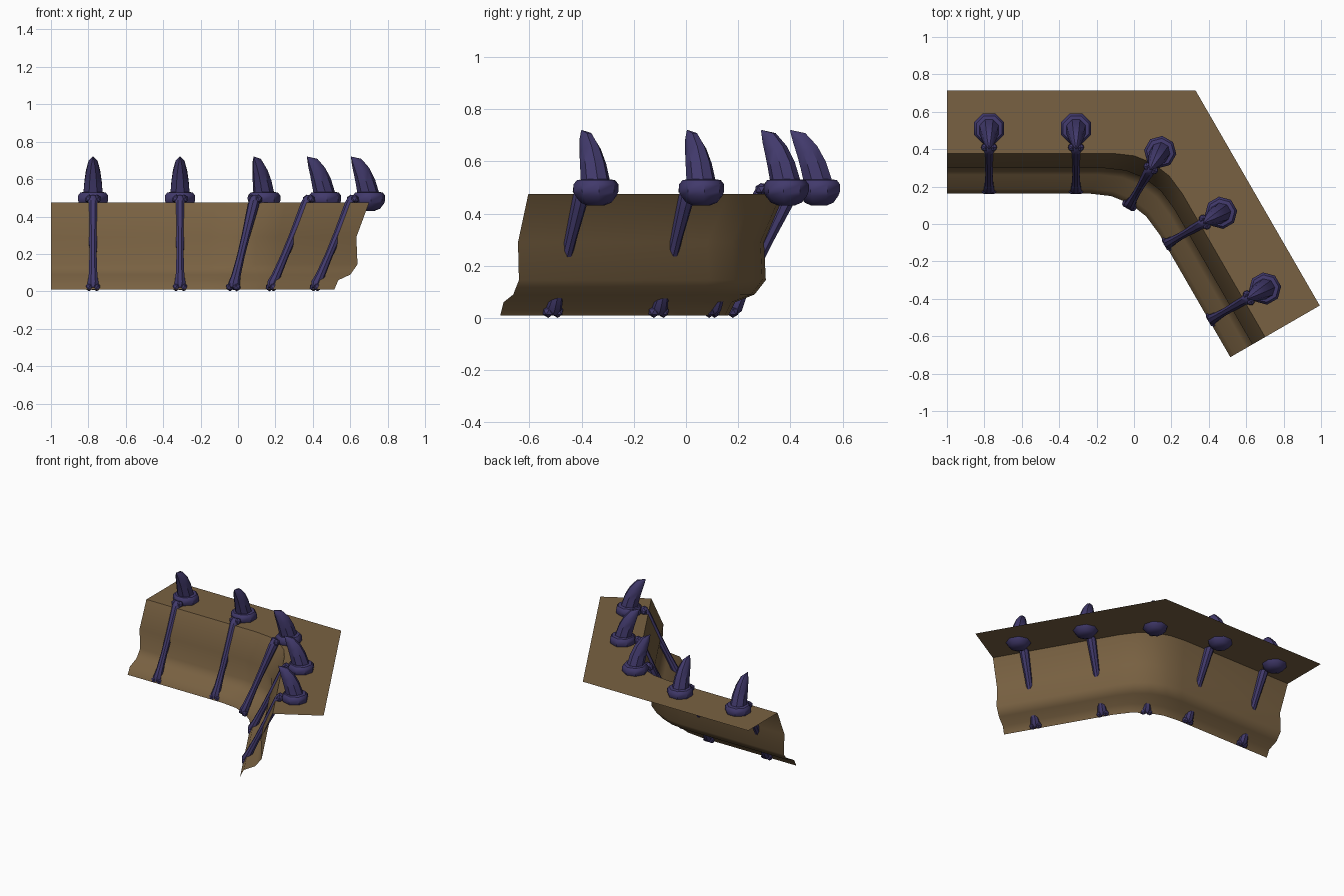
import bpy, bmesh, math
from mathutils import Vector, Matrix

if "Cube" in bpy.data.objects:
    bpy.data.objects.remove(bpy.data.objects["Cube"])


def material(name, rgb):
    m = bpy.data.materials.new(name)
    m.diffuse_color = (*rgb, 1)
    m.use_nodes = True
    m.node_tree.nodes["Principled BSDF"].inputs["Base Color"].default_value = m.diffuse_color
    return m


HIDE = material("brown hide", (0.19, 0.12, 0.054))
BONE = material("dark violet bone", (0.054, 0.042, 0.15))


def finish(name, bm, mat, angle=40):
    me = bpy.data.meshes.new(name)
    bm.to_mesh(me)
    bm.free()
    me.materials.append(mat)
    ob = bpy.data.objects.new(name, me)
    bpy.context.collection.objects.link(ob)
    bpy.context.view_layer.objects.active = ob
    for o in bpy.context.selected_objects:
        o.select_set(False)
    ob.select_set(True)
    bpy.ops.object.shade_smooth_by_angle(angle=math.radians(angle))
    return ob


def loft(bm, rings, sides=8):
    """Closed tube through (centre, axis, x radius, second radius) rings."""
    loops = []
    for c, axis, rx, ry in rings:
        u = Vector((1, 0, 0))
        v = Vector(axis).normalized().cross(u)
        loops.append([bm.verts.new(Vector(c) + u * rx * math.cos(a) + v * ry * math.sin(a))
                      for a in (2 * math.pi * (i + 0.5) / sides for i in range(sides))])
    for a, b in zip(loops, loops[1:]):
        for i in range(sides):
            j = (i + 1) % sides
            bm.faces.new((a[i], a[j], b[j], b[i]))
    bm.faces.new(loops[0][::-1])
    bm.faces.new(loops[-1])
    bmesh.ops.recalc_face_normals(bm, faces=bm.faces)


# Wall sheet: profile (outward distance, height) swept round a 60 degree bend
profile = [(0, .01), (.025, .06), (.10, .09), (.143, .145), (.136, .29), (.215, .475), (.552, .475)]
along = Vector((0.5, -0.866))
out_b = Vector((0.866, 0.5))
SEG = 4
bm = bmesh.new()
rows = []
for k, (d, z) in enumerate(profile):
    corner = Vector((0.01 + d * 0.577, 0.163 + d))
    end = Vector((0.515, -0.712)) + out_b * d
    p0, p2 = corner - Vector((0.25, 0)), corner + along * 0.25
    pts = [Vector((-1, corner.y))]
    for i in range(SEG + 1):
        t = i / SEG
        if k == len(profile) - 1:      # outer edge keeps a sharp corner
            p = p0.lerp(corner, t * 2) if t <= 0.5 else corner.lerp(p2, t * 2 - 1)
        else:
            p = p0 * (1 - t) ** 2 + corner * 2 * t * (1 - t) + p2 * t * t
        pts.append(p)
    pts.append(end)
    rows.append([bm.verts.new((p.x, p.y, z)) for p in pts])
for a, b in zip(rows, rows[1:]):
    for i in range(len(a) - 1):
        bm.faces.new((a[i], a[i + 1], b[i + 1], b[i]))
finish("wall_sheet", bm, HIDE, 50)

# Ribs: foot position and turn about z
ribs = [(-.775, .17, 0), (-.31, .17, 0), (-.03, .09, -30), (.171, -.11, -60), (.406, -.515, -60)]
for n, (x, y, turn) in enumerate(ribs, 1):
    place = Matrix.Translation((x, y, 0)) @ Matrix.Rotation(math.radians(turn), 4, 'Z')

    # Long bone, local y points outward
    foot, head = Vector((0, .01, .025)), Vector((0, .24, .495))
    axis = head - foot
    bm = bmesh.new()
    loft(bm, [(foot + axis * t, axis, r, r) for t, r in
              ((-.02, .018), (.03, .032), (.12, .025), (.35, .021), (.6, .023),
               (.85, .029), (.94, .031), (1, .026), (1.03, .015))])
    for p, r in ((foot, .023), (head, .024)):   # paired knuckles
        for s in (-1, 1):
            bmesh.ops.create_icosphere(bm, subdivisions=1, radius=r,
                                       matrix=Matrix.Translation(p + Vector((s * .021, 0, -.002))))
    finish(f"rib_bone_{n}", bm, BONE).matrix_world = place

    # Socket ring that sits through the sheet
    bm = bmesh.new()
    up = (0, 0, 1)
    loft(bm, [((0, .34, z), up, r, r) for z, r in
              ((.43, .03), (.442, .06), (.468, .08), (.485, .087), (.512, .087), (.528, .074), (.532, .05))])
    finish(f"horn_socket_{n}", bm, BONE).matrix_world = place

    # Curved horn leaning back inward
    bm = bmesh.new()
    loft(bm, [((0, .337, .52), (0, 0, 1), .056, .06),
              ((0, .318, .585), (0, -.3, 1), .05, .054),
              ((0, .295, .64), (0, -.5, 1), .041, .046),
              ((0, .264, .69), (0, -.8, 1), .026, .032),
              ((0, .23, .719), (0, -1, 1), .002, .002)])
    finish(f"horn_{n}", bm, BONE).matrix_world = place
